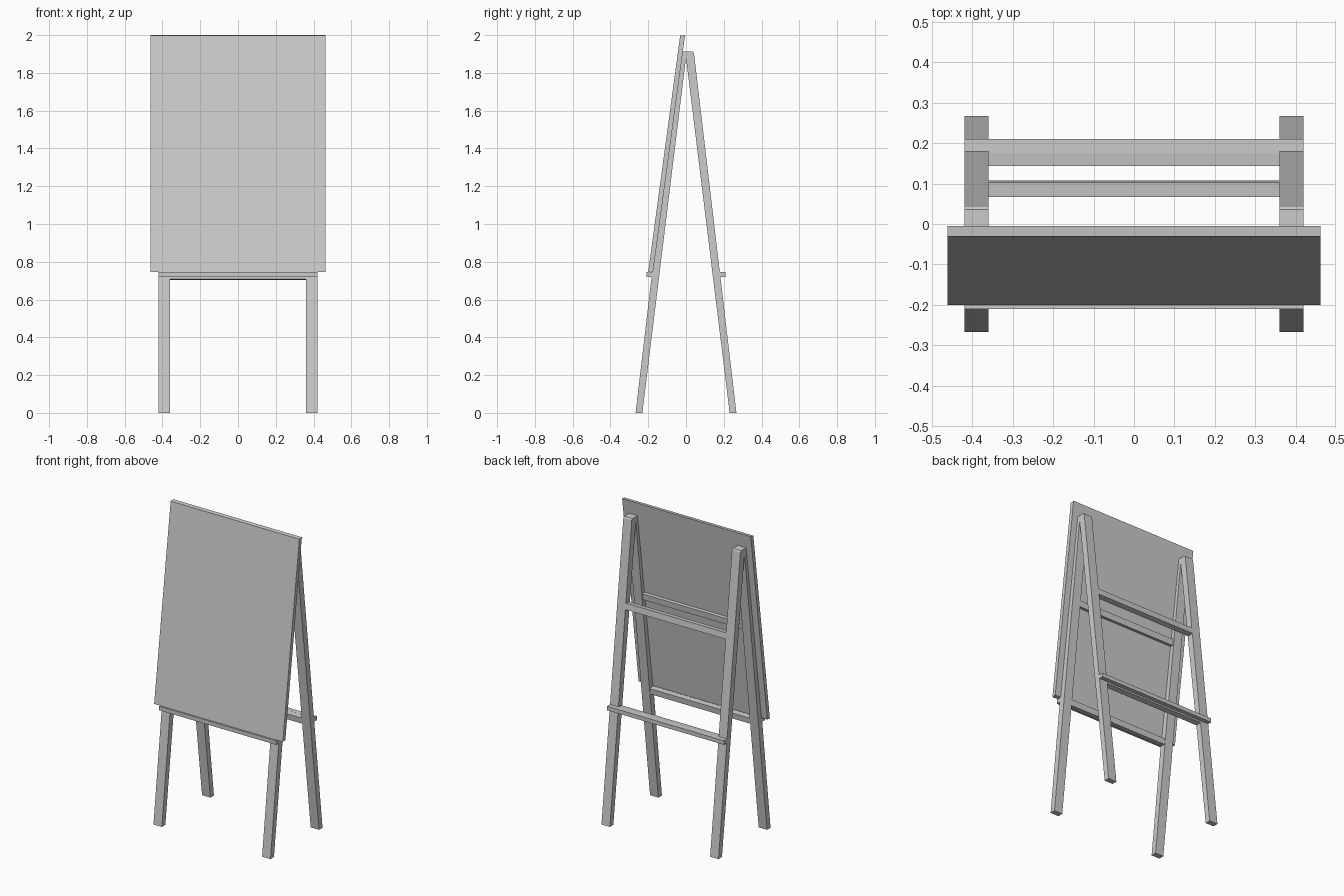
import bpy, bmesh

if "Cube" in bpy.data.objects:
    bpy.data.objects.remove(bpy.data.objects["Cube"])


def prism(name, profile, x0, x1):
    """Extrude a (y, z) side profile along x."""
    bm = bmesh.new()
    a = [bm.verts.new((x0, y, z)) for y, z in profile]
    b = [bm.verts.new((x1, y, z)) for y, z in profile]
    n = len(profile)
    bm.faces.new(a)
    bm.faces.new(b[::-1])
    for i in range(n):
        j = (i + 1) % n
        bm.faces.new((a[j], a[i], b[i], b[j]))
    bmesh.ops.recalc_face_normals(bm, faces=bm.faces[:])
    me = bpy.data.meshes.new(name)
    bm.to_mesh(me)
    bm.free()
    ob = bpy.data.objects.new(name, me)
    bpy.context.collection.objects.link(ob)
    return ob


SLOPE = 0.118      # inward lean of the legs
FOOT = 0.267       # outer edge of the foot
THICK = 0.036


def outer(z):
    return FOOT - SLOPE * z


def rail_profile(z0, z1):
    # ends tilted square to the leg
    d = THICK * SLOPE
    return [(outer(z0), z0), (outer(z1), z1),
            (outer(z1) - THICK, z1 - d), (outer(z0) - THICK, z0 - d)]


leg = [(FOOT, 0), (FOOT - THICK, 0), (0.0, 1.88), (0.0, 1.912),
       (0.036, 1.912), (outer(1.905), 1.905)]
ledge = [(outer(0.72) - 0.004, 0.72), (0.21, 0.72), (0.21, 0.746),
         (outer(0.746) - 0.004, 0.746)]

# Two matching A-frames: front and back
for side, s in (("front", -1), ("back", 1)):
    def flip(profile):
        return [(s * y, z) for y, z in profile]
    for hand, x0, x1 in (("left", -0.42, -0.36), ("right", 0.36, 0.42)):
        prism(f"{side}_leg_{hand}", flip(leg), x0, x1)
    prism(f"{side}_lower_rail", flip(rail_profile(0.708, 0.746)), -0.36, 0.36)
    prism(f"{side}_upper_rail", flip(rail_profile(1.35, 1.39)), -0.36, 0.36)
    prism(f"{side}_ledge", flip(ledge), -0.42, 0.42)

# Drawing board resting on the front ledge
prism("board", [(-0.2, 0.746), (-0.174, 0.749), (-0.005, 2.0), (-0.031, 1.997)],
      -0.462, 0.462)
